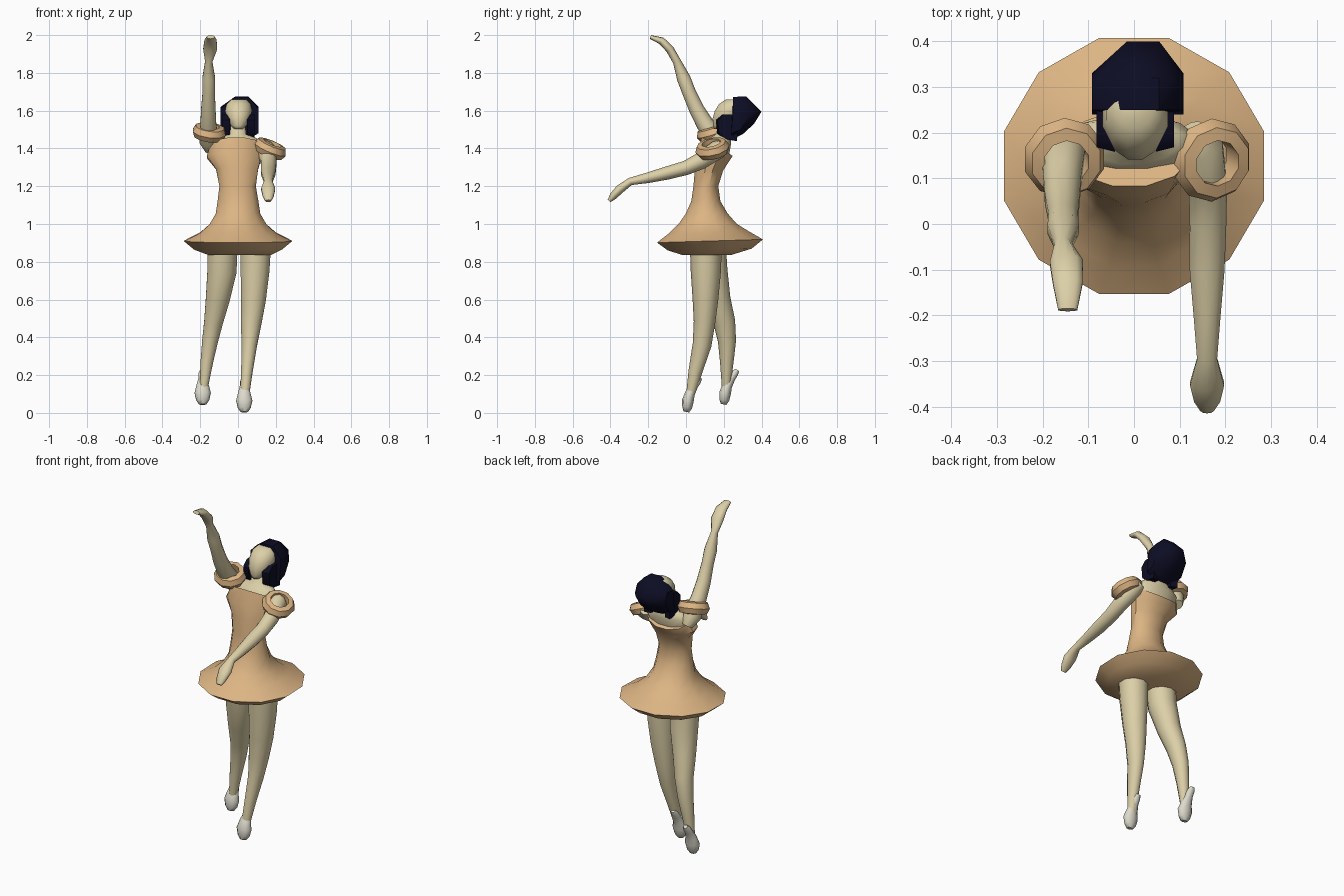
import bpy, bmesh, math
from mathutils import Vector


def material(name, rgb):
    m = bpy.data.materials.new(name)
    m.diffuse_color = (*rgb, 1)
    return m


SKIN = material("skin", (0.72, 0.63, 0.39))
DRESS = material("peach dress", (0.72, 0.46, 0.23))
HAIR = material("dark hair", (0.004, 0.004, 0.018))
SHOE = material("pale shoe", (0.72, 0.70, 0.60))


def finish(name, bm, mat, angle=40):
    bmesh.ops.recalc_face_normals(bm, faces=bm.faces[:])
    me = bpy.data.meshes.new(name)
    bm.to_mesh(me)
    bm.free()
    me.materials.append(mat)
    me.shade_smooth()
    me.set_sharp_from_angle(angle=math.radians(angle))
    ob = bpy.data.objects.new(name, me)
    bpy.context.collection.objects.link(ob)
    return ob


def skin_rings(name, frames, mat, n, angle=40, closed=False):
    """Join rings given as (centre, u, v) vectors."""
    bm = bmesh.new()
    rings = []
    for c, u, v in frames:
        rings.append([bm.verts.new(c + u * math.cos(a) + v * math.sin(a))
                      for a in (2 * math.pi * (i + 0.5) / n for i in range(n))])
    pairs = list(zip(rings, rings[1:]))
    if closed:
        pairs.append((rings[-1], rings[0]))
    for a, b in pairs:
        for i in range(n):
            j = (i + 1) % n
            bm.faces.new((a[i], a[j], b[j], b[i]))
    if not closed:
        bm.faces.new(rings[0])
        bm.faces.new(rings[-1])
    return finish(name, bm, mat, angle)


def limb(name, pts, mat, n=10):
    """Tube following a path of (x, y, z, side radius, depth radius)."""
    cs = [Vector(p[:3]) for p in pts]
    frames = []
    for i, p in enumerate(pts):
        t = (cs[min(i + 1, len(cs) - 1)] - cs[max(i - 1, 0)]).normalized()
        u = (Vector((1, 0, 0)) - t * t.x).normalized()
        frames.append((cs[i], u * p[3], t.cross(u) * p[4]))
    return skin_rings(name, frames, mat, n, 60)


def stack(name, pts, mat, n=12, angle=40):
    """Level rings of (z, x, y, x radius, y radius, slope along y)."""
    frames = [(Vector((x, y, z)), Vector((rx, 0, 0)), Vector((0, ry, ry * s)))
              for z, x, y, rx, ry, s in pts]
    return skin_rings(name, frames, mat, n, angle)


def hull(name, pts, mat):
    bm = bmesh.new()
    for p in pts:
        bm.verts.new(p)
    res = bmesh.ops.convex_hull(bm, input=bm.verts[:])
    junk = {g for g in res["geom_interior"] + res["geom_unused"]
            if isinstance(g, bmesh.types.BMVert)}
    bmesh.ops.delete(bm, geom=list(junk), context="VERTS")
    return finish(name, bm, mat, 45)


# Dress: gathered hem, flared skirt, waist and bodice cut low at the back
stack("dress", [
    (0.835, 0.01, 0.11, 0.17, 0.13, 0),
    (0.865, 0.00, 0.125, 0.24, 0.23, 0.02),
    (0.91, 0.00, 0.127, 0.295, 0.29, 0.03),
    (0.955, 0.00, 0.12, 0.205, 0.22, 0.03),
    (1.00, 0.00, 0.115, 0.155, 0.16, 0),
    (1.055, 0.00, 0.11, 0.122, 0.115, 0),
    (1.12, 0.00, 0.105, 0.112, 0.08, 0),
    (1.20, -0.002, 0.105, 0.100, 0.068, 0),
    (1.29, -0.005, 0.122, 0.115, 0.077, -0.1),
    (1.355, -0.02, 0.145, 0.150, 0.085, -0.3),
    (1.41, -0.01, 0.165, 0.140, 0.085, -0.6)], DRESS)

# Upper chest, shoulders and neck
stack("shoulders", [
    (1.28, 0, 0.13, 0.08, 0.055, 0),
    (1.36, -0.01, 0.16, 0.13, 0.07, 0),
    (1.42, -0.005, 0.175, 0.15, 0.065, 0),
    (1.455, -0.005, 0.185, 0.105, 0.055, 0),
    (1.475, 0, 0.195, 0.045, 0.04, 0),
    (1.56, 0, 0.225, 0.035, 0.038, 0)], SKIN, 12, 60)

# Head, narrowing to the chin
stack("head", [
    (1.503, 0.003, 0.175, 0.022, 0.028, 0),
    (1.52, 0.003, 0.19, 0.042, 0.050, 0),
    (1.56, 0.003, 0.215, 0.064, 0.076, 0),
    (1.60, 0.003, 0.235, 0.074, 0.085, 0),
    (1.635, 0.003, 0.245, 0.066, 0.072, 0),
    (1.66, 0.003, 0.255, 0.040, 0.045, 0)], SKIN, 12, 70)

# Hair: swept-back mass and a lock at each side of the neck
mid = [(0.25, 1.673), (0.32, 1.675), (0.40, 1.595), (0.36, 1.53), (0.30, 1.475), (0.25, 1.45)]
side = [(0.25, 1.61), (0.31, 1.62), (0.33, 1.57), (0.29, 1.50), (0.24, 1.48)]
hull("hair_back",
     [(0.02 + dx, y, z) for y, z in mid for dx in (-0.035, 0.035)] +
     [(0.008 + s * 0.1, y, z) for y, z in side for s in (-1, 1)], HAIR)
lock = [(0.158, 1.55), (0.165, 1.48), (0.20, 1.45), (0.26, 1.44), (0.27, 1.58), (0.19, 1.58)]
for s, label in ((-1, "right"), (1, "left")):
    hull(label + "_hair_lock",
         [(0.003 + s * 0.085, y + 0.01, z) for y, z in lock] +
         [(0.003 + s * 0.045, y, z) for y, z in lock], HAIR)

# Raised arm and forward arm, each ending in a closed hand
limb("raised_arm", [
    (-0.145, 0.195, 1.39, 0.030, 0.030),
    (-0.155, 0.165, 1.44, 0.052, 0.052),
    (-0.157, 0.10, 1.53, 0.044, 0.046),
    (-0.157, 0.055, 1.61, 0.040, 0.040),
    (-0.155, 0.015, 1.70, 0.034, 0.036),
    (-0.155, -0.012, 1.77, 0.036, 0.036),
    (-0.155, -0.048, 1.86, 0.020, 0.022),
    (-0.148, -0.085, 1.925, 0.038, 0.022),
    (-0.145, -0.13, 1.97, 0.034, 0.020),
    (-0.145, -0.188, 1.99, 0.022, 0.010)], SKIN)
limb("forward_arm", [
    (0.125, 0.205, 1.42, 0.030, 0.030),
    (0.145, 0.17, 1.395, 0.052, 0.050),
    (0.162, 0.08, 1.335, 0.044, 0.045),
    (0.162, 0.00, 1.297, 0.042, 0.038),
    (0.160, -0.10, 1.270, 0.040, 0.035),
    (0.160, -0.20, 1.245, 0.031, 0.028),
    (0.160, -0.295, 1.225, 0.023, 0.020),
    (0.160, -0.35, 1.185, 0.039, 0.024),
    (0.160, -0.385, 1.148, 0.030, 0.020),
    (0.160, -0.407, 1.122, 0.016, 0.010)], SKIN)


# Sleeves: puffed bands tilted round each upper arm
def sleeve(name, centre, axis, r):
    t = Vector(axis).normalized()
    u = (Vector((1, 0, 0)) - t * t.x).normalized()
    v = t.cross(u)
    profile = [(0.55, -0.035), (0.85, -0.03), (1.0, 0.0), (0.85, 0.03), (0.55, 0.035)]
    skin_rings(name, [(Vector(centre) + t * h, u * r * k, v * r * k) for k, h in profile],
               DRESS, 10, 40, closed=True)


sleeve("raised_sleeve", (-0.152, 0.145, 1.485), (0.12, -0.3, 0.9), 0.092)
sleeve("forward_sleeve", (0.17, 0.14, 1.398), (0.38, -0.2, 0.9), 0.093)

# Legs
limb("front_leg", [
    (0.095, 0.105, 0.90, 0.085, 0.085),
    (0.090, 0.105, 0.75, 0.080, 0.080),
    (0.082, 0.103, 0.60, 0.069, 0.068),
    (0.070, 0.098, 0.48, 0.058, 0.057),
    (0.060, 0.085, 0.36, 0.043, 0.050),
    (0.047, 0.050, 0.22, 0.032, 0.037),
    (0.035, 0.022, 0.09, 0.025, 0.022)], SKIN)
limb("back_leg", [
    (-0.082, 0.125, 0.90, 0.085, 0.085),
    (-0.085, 0.140, 0.75, 0.081, 0.080),
    (-0.108, 0.170, 0.60, 0.066, 0.066),
    (-0.130, 0.203, 0.48, 0.052, 0.058),
    (-0.148, 0.217, 0.38, 0.044, 0.048),
    (-0.165, 0.216, 0.27, 0.035, 0.036),
    (-0.182, 0.212, 0.13, 0.023, 0.022)], SKIN)

# Pointed slippers with the heel lifted behind the ankle
slipper = [(0.00, 0.002, 0.02, 0.015), (0.022, 0.006, 0.036, 0.026), (0.06, 0.010, 0.045, 0.031),
           (0.10, 0.022, 0.034, 0.026), (0.14, 0.045, 0.023, 0.020),
           (0.165, 0.062, 0.022, 0.019), (0.182, 0.076, 0.013, 0.011)]
for name, dx, dy, dz in (("front_slipper", 0.033, 0, 0.005), ("back_slipper", -0.187, 0.197, 0.045)):
    limb(name, [(dx, y + dy, z + dz, rx, ry) for z, y, rx, ry in slipper], SHOE)
